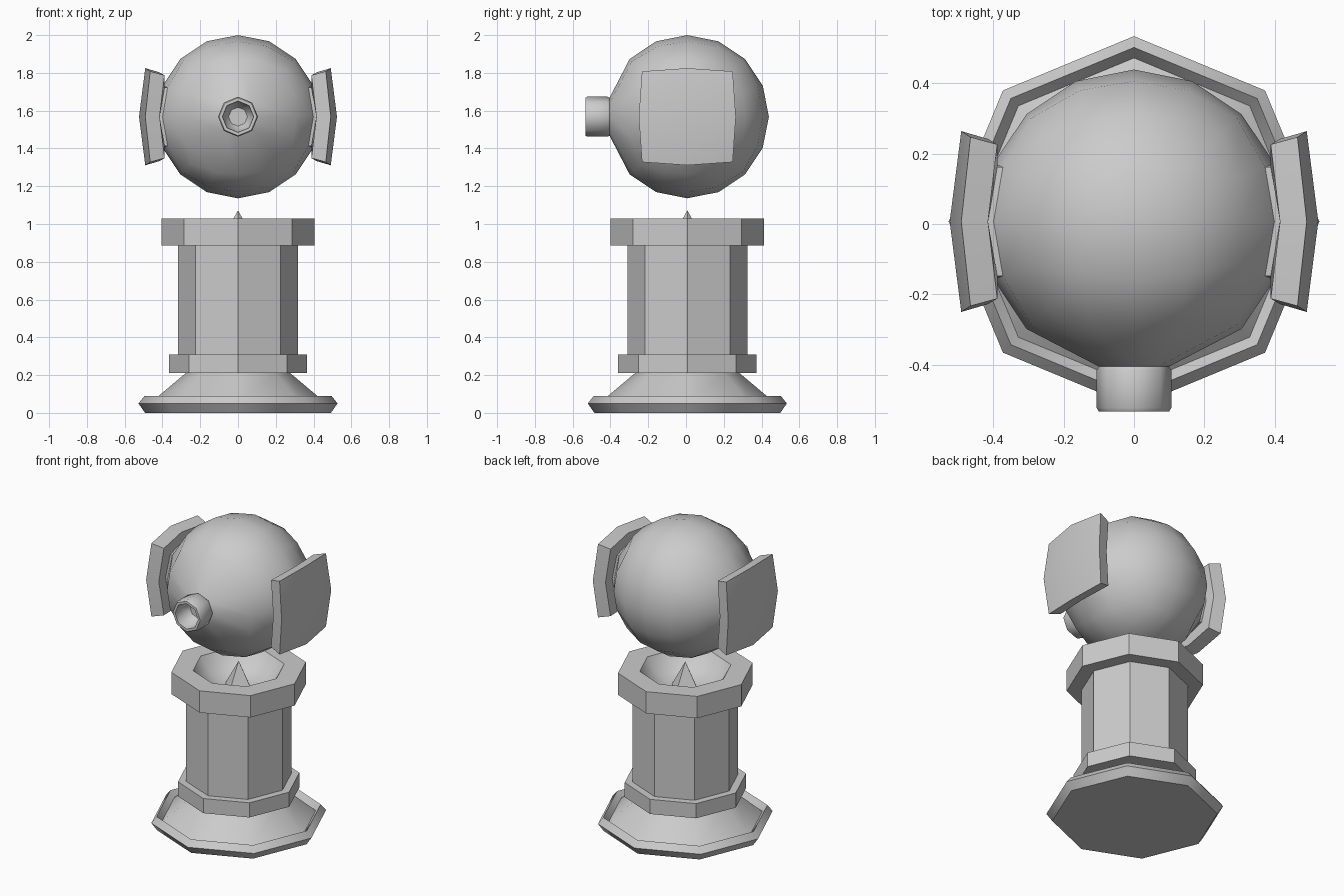
import bpy, bmesh
from math import tan, pi, sin, cos, atan2, radians
from mathutils import Vector

if "Cube" in bpy.data.objects:
    bpy.data.objects.remove(bpy.data.objects["Cube"])

CY = 0.007          # shared axis of all parts in y
CZ, R = 1.568, 0.432  # ball centre height and radius


def finish(name, bm, loc, angle):
    bmesh.ops.recalc_face_normals(bm, faces=bm.faces[:])
    me = bpy.data.meshes.new(name)
    bm.to_mesh(me)
    bm.free()
    ob = bpy.data.objects.new(name, me)
    ob.location = loc
    bpy.context.collection.objects.link(ob)
    bpy.ops.object.select_all(action='DESELECT')
    ob.select_set(True)
    bpy.context.view_layer.objects.active = ob
    bpy.ops.object.shade_smooth_by_angle(angle=radians(angle))
    return ob


def lathe(name, profile, sides, angle):
    """Turn a closed (r, z) profile round the z axis; r = 0 makes a pole."""
    bm = bmesh.new()
    rings = []
    for r, z in profile:
        if r == 0:
            rings.append([bm.verts.new((0, 0, z))] * sides)
        else:
            rings.append([bm.verts.new((r * cos(2 * pi * i / sides), r * sin(2 * pi * i / sides), z))
                          for i in range(sides)])
    for a, b in zip(rings, rings[1:]):
        for i in range(sides):
            j = (i + 1) % sides
            bm.faces.new(list(dict.fromkeys((a[i], a[j], b[j], b[i]))))
    return finish(name, bm, (0, CY, 0), angle)


def extrude(bm, faces, move):
    """Extrude a face patch and reposition its new vertices with move(co)."""
    out = bmesh.ops.extrude_face_region(bm, geom=faces)['geom']
    bmesh.ops.delete(bm, geom=[f for f in faces if f.is_valid], context='FACES_ONLY')
    for v in out:
        if isinstance(v, bmesh.types.BMVert):
            v.co = move(v.co)
    return [f for f in out if isinstance(f, bmesh.types.BMFace)]


def patch(bm, axis):
    """The central 2 x 2 faces of the ball facing the given axis."""
    return [f for f in bm.faces if f.calc_center_median().normalized().dot(Vector(axis)) > 0.9]


# pedestal: tray foot, collar, column, head ring and bowl
lathe("pedestal", [(0, 0), (.492, 0), (.527, .05), (.495, .09), (.465, .052),
                   (.275, .212), (.366, .212), (.366, .308), (.318, .308), (.318, .886),
                   (.406, .886), (.406, 1.029), (.275, 1.029), (.225, .955),
                   (.13, .905), (0, .89)], 8, 40)

# four-sided spike in the bowl
lathe("spike", [(0, .885), (.105, .885), (0, 1.072)], 4, 20)

# ball: cube grid with equal angles, pushed onto a sphere
bm = bmesh.new()
bmesh.ops.create_cube(bm, size=2)
bmesh.ops.subdivide_edges(bm, edges=bm.edges[:], cuts=3, use_grid_fill=True)
for v in bm.verts:
    v.co = Vector([tan(c * pi / 4) for c in v.co]).normalized() * R

# side plates: short stalk, flange, tapered plate
front = patch(bm, (0, -1, 0))
for s in (1, -1):
    faces = patch(bm, (s, 0, 0))
    faces = extrude(bm, faces, lambda c: Vector((c.x + s * .016, c.y, c.z)))
    faces = extrude(bm, faces, lambda c: Vector((c.x, c.y * 1.42, c.z * 1.42)))
    extrude(bm, faces, lambda c: Vector((c.x + s * .076, c.y * 1.095, c.z * 1.095)))

# barrel: round off the front patch, then pull out and hollow
for v in {v for f in front for v in f.verts}:
    if Vector((v.co.x, v.co.z)).length > .02:
        a = round(atan2(v.co.z, v.co.x) / (pi / 4)) * pi / 4
        v.co = (.1 * cos(a), -.412, .1 * sin(a))
    else:
        v.co.y = -.412
faces = front
for y, r in ((-.422, .106), (-.53, .106), (-.54, .1), (-.54, .083), (-.47, .078), (-.43, .05)):
    def ring(c, y=y, r=r):
        d = Vector((c.x, 0, c.z))
        d = d.normalized() * r if d.length > .02 else Vector()
        return d + Vector((0, y, 0))
    faces = extrude(bm, faces, ring)
finish("ball_head", bm, (0, CY, CZ), 50)
